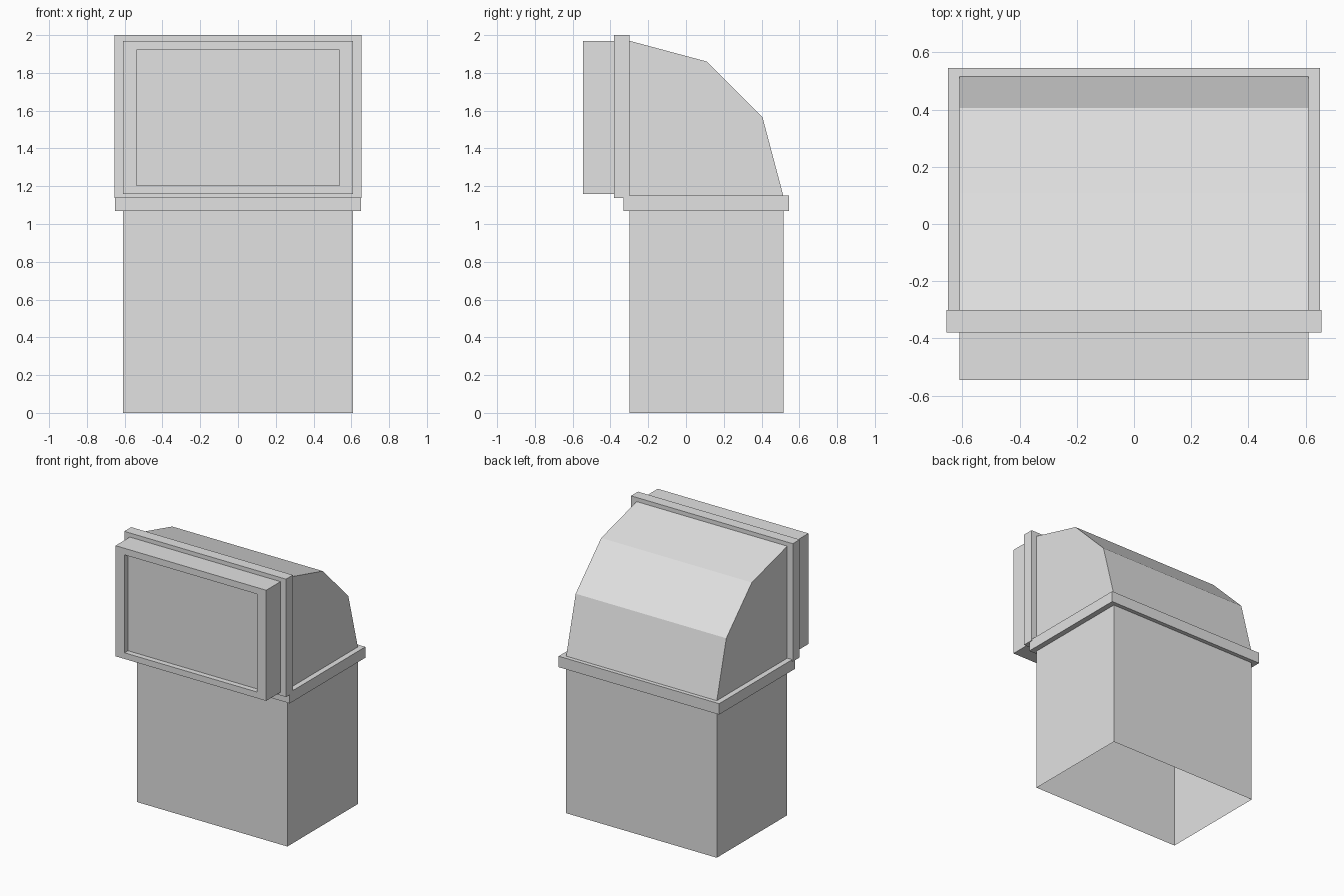
import bpy
import bmesh
from mathutils import Vector

cube = bpy.data.objects.get("Cube")
if cube:
    bpy.data.objects.remove(cube, do_unlink=True)

grey = bpy.data.materials.new("light grey")
grey.use_nodes = True
colour = (0.76, 0.76, 0.76, 1)
grey.diffuse_color = colour
grey.node_tree.nodes["Principled BSDF"].inputs["Base Color"].default_value = colour


def finish(name, bm):
    bmesh.ops.recalc_face_normals(bm, faces=bm.faces[:])
    mesh = bpy.data.meshes.new(name)
    bm.to_mesh(mesh)
    bm.free()
    mesh.materials.append(grey)
    ob = bpy.data.objects.new(name, mesh)
    bpy.context.collection.objects.link(ob)
    return ob


def rect_z(hx, y0, y1, z):
    """Horizontal rectangle at height z."""
    return [(-hx, y0, z), (hx, y0, z), (hx, y1, z), (-hx, y1, z)]


def rect_y(hx, z0, z1, y):
    """Upright rectangle at depth y."""
    return [(-hx, y, z0), (hx, y, z0), (hx, y, z1), (-hx, y, z1)]


def loft(name, loops, cap_end=False, closed=False):
    """Join rectangles one after another with flat faces."""
    bm = bmesh.new()
    rings = [[bm.verts.new(Vector(p)) for p in loop] for loop in loops]
    pairs = list(zip(rings, rings[1:]))
    if closed:
        pairs.append((rings[-1], rings[0]))
    for a, b in pairs:
        for i in range(4):
            j = (i + 1) % 4
            bm.faces.new((a[i], a[j], b[j], b[i]))
    if cap_end:
        bm.faces.new(rings[-1])
    return finish(name, bm)


W = 0.61              # half width of the duct
FRONT, BACK = -0.30, 0.515
JOINT = 1.15          # height where the elbow begins

# Upright duct, open at the bottom
loft("duct", [rect_z(W, FRONT, BACK, 0), rect_z(W, FRONT, BACK, JOINT)])

# Collar around the joint
inner, outer = (W, FRONT, BACK), (0.65, -0.33, 0.545)
loft("collar", [rect_z(*inner, 1.07), rect_z(*outer, 1.07),
                rect_z(*outer, JOINT), rect_z(*inner, JOINT)], closed=True)

# Faceted elbow, open towards the duct and the flange
profile = [(FRONT, JOINT), (FRONT, 1.97), (0.11, 1.86), (0.405, 1.565), (BACK, JOINT)]
bm = bmesh.new()
left, right = [[bm.verts.new((x, y, z)) for y, z in profile] for x in (W, -W)]
bm.faces.new(left)
bm.faces.new(right)
for i in range(1, 4):
    bm.faces.new((left[i], left[i + 1], right[i + 1], right[i]))
finish("elbow", bm)

# Upright flange in front of the elbow
inner, outer = (W, 1.16, 1.97), (0.655, 1.137, 2.0)
loft("flange", [rect_y(*inner, FRONT), rect_y(*outer, FRONT),
                rect_y(*outer, -0.38), rect_y(*inner, -0.38)], closed=True)

# Mouth with a shallow recessed panel
outer, opening = (W, 1.16, 1.97), (0.537, 1.205, 1.922)
loft("mouth", [rect_y(*outer, -0.38), rect_y(*outer, -0.545),
               rect_y(*opening, -0.545), rect_y(*opening, -0.505)], cap_end=True)
